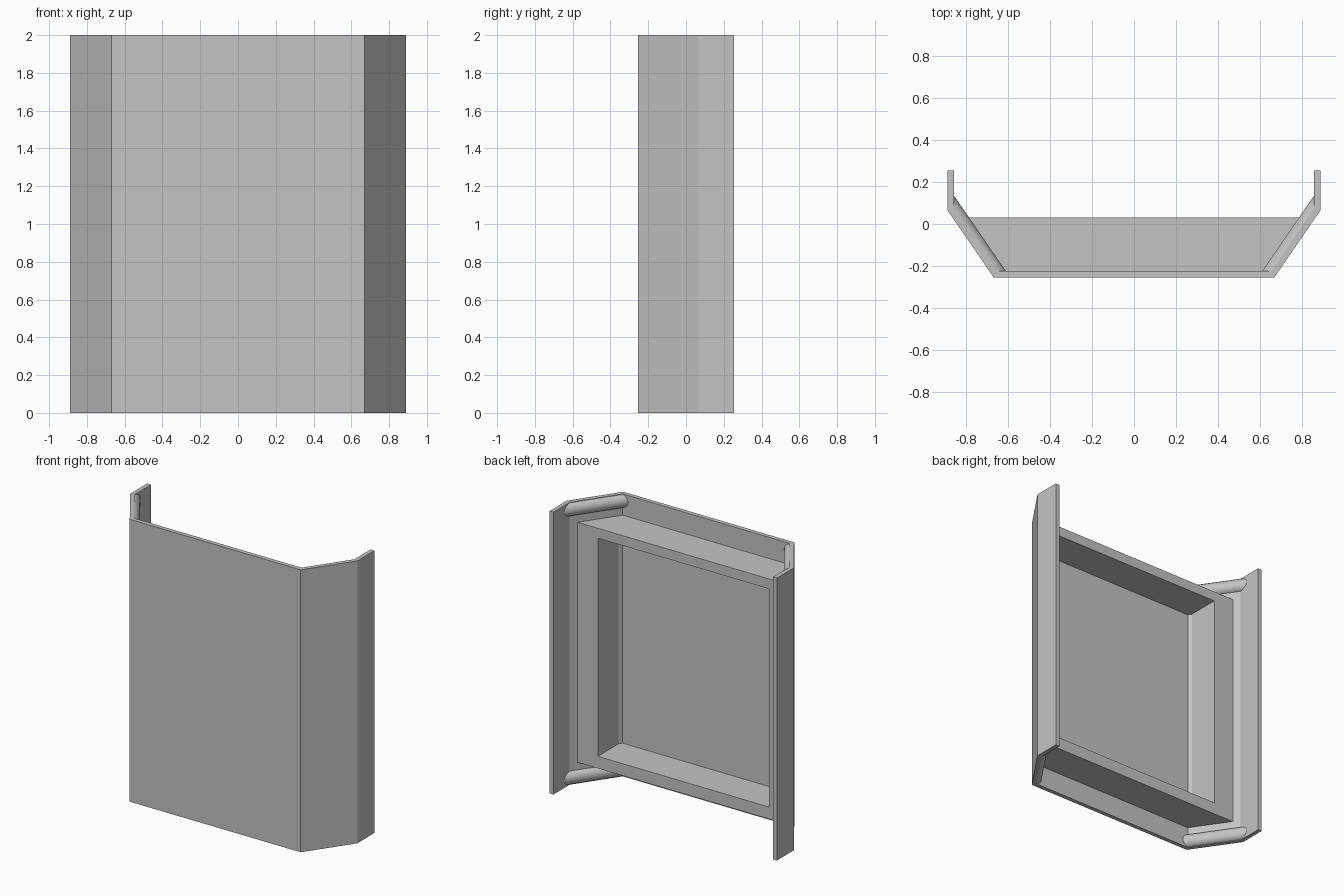
import bpy
import bmesh
from math import cos, sin, pi
from mathutils import Vector

cube = bpy.data.objects.get("Cube")
if cube:
    bpy.data.objects.remove(cube, do_unlink=True)

grey = bpy.data.materials.new("light_grey")
grey.use_nodes = True
grey.diffuse_color = (0.55, 0.55, 0.55, 1)
grey.node_tree.nodes["Principled BSDF"].inputs["Base Color"].default_value = (0.55, 0.55, 0.55, 1)


def loft(name, start, end, smooth=False):
    """Solid between two matching rings of points."""
    bm = bmesh.new()
    a = [bm.verts.new(p) for p in start]
    b = [bm.verts.new(p) for p in end]
    n = len(a)
    bm.faces.new(a)
    bm.faces.new(b[::-1])
    for i in range(n):
        j = (i + 1) % n
        bm.faces.new((a[j], a[i], b[i], b[j]))
    bmesh.ops.recalc_face_normals(bm, faces=bm.faces)
    mesh = bpy.data.meshes.new(name)
    bm.to_mesh(mesh)
    bm.free()
    mesh.materials.append(grey)
    obj = bpy.data.objects.new(name, mesh)
    bpy.context.collection.objects.link(obj)
    if smooth:
        bpy.ops.object.select_all(action='DESELECT')
        obj.select_set(True)
        bpy.context.view_layer.objects.active = obj
        bpy.ops.object.shade_smooth_by_angle()
    return obj


def prism(name, outline, low, high):
    return loft(name, [(x, y, low) for x, y in outline], [(x, y, high) for x, y in outline])


def mirrored(half):
    return half + [(-x, y) for x, y in reversed(half)]


HEIGHT = 2.0
WALL = 0.03
BEND = Vector((0.89, 0.065))      # flange meets wing
CORNER = Vector((0.67, -0.255))   # wing meets panel
BACK = 0.255
along = (CORNER - BEND).normalized()
inward = Vector((along.y, -along.x))


def on_wing(depth, x=None, y=None):
    """Point on the line parallel to the wing at a depth, at a given x or y."""
    p = BEND + inward * depth
    t = (x - p.x) / along.x if x is not None else (y - p.y) / along.y
    return p + along * t


# Folded shell: flange, wing, panel, wing, flange
bend_in = on_wing(WALL, x=BEND.x - WALL)
corner_in = on_wing(WALL, y=CORNER.y + WALL)
outer = mirrored([(BEND.x, BACK), tuple(BEND), tuple(CORNER)])
inner = mirrored([(BEND.x - WALL, BACK), tuple(bend_in), tuple(corner_in)])
prism("folded_shell", outer + inner[::-1], 0, HEIGHT)

# Inner frame: rails top and bottom, wedge posts against the wings
FRAME_BACK = 0.03
rear = on_wing(WALL * 0.9, y=FRAME_BACK)
front = on_wing(WALL * 0.9, y=CORNER.y + WALL * 0.9)
rail = mirrored([tuple(rear), tuple(front)])
prism("frame_top_rail", rail, 1.78, 1.85)
prism("frame_bottom_rail", rail, 0.15, 0.235)
JAMB = 0.67
tip = on_wing(WALL * 0.9, x=JAMB)
for side, s in (("left", 1), ("right", -1)):
    post = [(s * JAMB, FRAME_BACK), (s * rear.x, FRAME_BACK), (s * JAMB, tip.y)]
    prism("frame_post_" + side, post, 0.235, 1.78)

# Rounded beads along the top and bottom of each wing, mitred at both ends
RADIUS = 0.05
STEPS = 16
for side, s in (("left", 1), ("right", -1)):
    for level, z in (("top", HEIGHT - RADIUS), ("bottom", RADIUS)):
        start, end = [], []
        for i in range(STEPS + 1):
            angle = -pi / 2 + pi * i / STEPS
            depth = WALL / 2 + RADIUS * cos(angle)
            height = z + (RADIUS - 0.001) * sin(angle)
            p = on_wing(depth, x=BEND.x - WALL / 2)
            q = on_wing(depth, y=CORNER.y + WALL / 2)
            start.append((s * p.x, p.y, height))
            end.append((s * q.x, q.y, height))
        loft("wing_bead_" + level + "_" + side, start, end, smooth=True)
